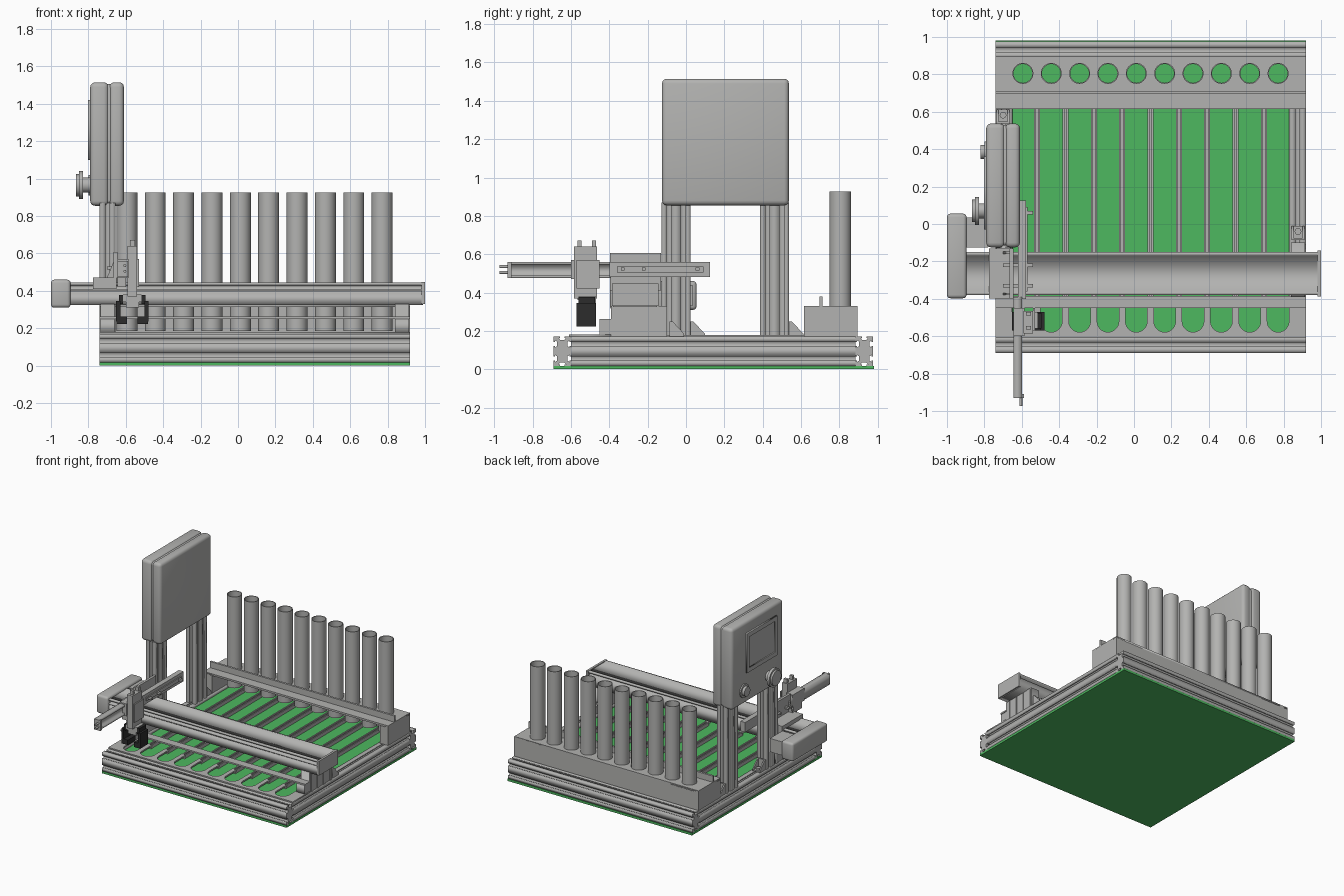
import bpy, bmesh, math
from mathutils import Vector

if "Cube" in bpy.data.objects:
    bpy.data.objects.remove(bpy.data.objects["Cube"])


def material(name, rgb):
    m = bpy.data.materials.new(name)
    m.diffuse_color = (*rgb, 1)
    m.use_nodes = True
    m.node_tree.nodes["Principled BSDF"].inputs["Base Color"].default_value = m.diffuse_color
    return m


GREY = material("aluminium grey", (0.45, 0.45, 0.44))
GREEN = material("bright green", (0.075, 0.48, 0.115))
BLACK = material("black", (0.025, 0.025, 0.025))


def finish(name, bm, mat, smooth=False):
    bmesh.ops.recalc_face_normals(bm, faces=bm.faces)
    me = bpy.data.meshes.new(name)
    bm.to_mesh(me)
    bm.free()
    ob = bpy.data.objects.new(name, me)
    bpy.context.collection.objects.link(ob)
    me.materials.append(mat)
    if smooth:
        bpy.ops.object.select_all(action='DESELECT')
        bpy.context.view_layer.objects.active = ob
        ob.select_set(True)
        bpy.ops.object.shade_smooth_by_angle(angle=math.radians(35))
    return ob


def box(name, x, y, z, mat=GREY, bevel=0.0, seg=3):
    """Box from (low, high) pairs, optionally rounded."""
    bm = bmesh.new()
    bmesh.ops.create_cube(bm, size=1)
    for v in bm.verts:
        v.co = Vector(((p[0] + p[1]) / 2 + c * (p[1] - p[0]) for p, c in zip((x, y, z), v.co)))
    if bevel:
        bmesh.ops.bevel(bm, geom=bm.edges[:], offset=bevel, segments=seg, profile=0.5, affect='EDGES')
    return finish(name, bm, mat, bool(bevel))


def prism(name, loops, lo, hi, axis='z', mat=GREY, smooth=False):
    """Filled outline (later loops are holes) extruded along an axis."""
    cu = bpy.data.curves.new(name, 'CURVE')
    cu.dimensions, cu.fill_mode, cu.extrude = '2D', 'BOTH', (hi - lo) / 2
    for pts in loops:
        s = cu.splines.new('POLY')
        s.points.add(len(pts) - 1)
        for p, (u, v) in zip(s.points, pts):
            p.co = (u, v, 0, 1)
        s.use_cyclic_u = True
    tmp = bpy.data.objects.new("outline", cu)
    bpy.context.collection.objects.link(tmp)
    me = bpy.data.meshes.new_from_object(tmp.evaluated_get(bpy.context.evaluated_depsgraph_get()))
    bpy.data.objects.remove(tmp)
    bm = bmesh.new()
    bm.from_mesh(me)
    bpy.data.meshes.remove(me)
    bmesh.ops.remove_doubles(bm, verts=bm.verts, dist=1e-5)
    for v in bm.verts:
        u, w, t = v.co.x, v.co.y, v.co.z + (lo + hi) / 2
        v.co = {'z': (u, w, t), 'x': (t, u, w), 'y': (u, t, w)}[axis]
    return finish(name, bm, mat, smooth)


def arc(cx, cy, r, a0=0, a1=360, n=32):
    n_pts = n if a1 - a0 == 360 else n + 1
    return [(cx + r * math.cos(math.radians(a0 + (a1 - a0) * i / n)),
             cy + r * math.sin(math.radians(a0 + (a1 - a0) * i / n))) for i in range(n_pts)]


def slotted(u0, u1, v0, v1, nu, nv):
    """Outline of a T-slot extrusion with nu x nv cells."""
    pts = []
    corners = [Vector(c) for c in ((u0, v0), (u1, v0), (u1, v1), (u0, v1))]
    for i, n in enumerate((nu, nv, nu, nv)):
        a, b = corners[i], corners[(i + 1) % 4]
        d = (b - a).normalized()
        inward = Vector((-d.y, d.x))
        pts.append(a)
        for k in range(n):
            c = a + (b - a) * (k + 0.5) / n
            for s, h in ((-.011, 0), (-.011, .008), (-.018, .008), (-.011, .018),
                         (.011, .018), (.018, .008), (.011, .008), (.011, 0)):
                pts.append(c + d * s + inward * h)
    return [[(p.x, p.y) for p in pts]]


LANES = [-0.594 + 0.1516 * i for i in range(10)]

# Base: bottom sheet, slotted frame, lane floor
box("bottom_sheet", (-.74, .92), (-.69, .98), (0, .018), GREEN)
prism("front_rail", slotted(-.69, -.6, .018, .17, 1, 2), -.74, .92, 'x')
prism("back_rail", slotted(.885, .975, .018, .17, 1, 2), -.74, .92, 'x')
for side, x0 in (("left", -.74), ("right", .83)):
    prism(side + "_rail", slotted(x0, x0 + .09, .018, .17, 1, 2), -.6, .885, 'y')
box("lane_floor", (-.655, .835), (-.6, .885), (.14, .15), GREEN)

# Front cover with a round-ended slot per lane
comb = [(-.74, -.39), (-.74, -.61), (.92, -.61), (.92, -.39)]
for x in reversed(LANES):
    comb += [(x + .058, -.39)] + arc(x, -.52, .058, 0, -180, 14) + [(x - .058, -.39)]
prism("front_cover", [comb], .168, .18)

# Lane dividers with a central groove
for x in [x + .0758 for x in LANES[:-1]]:
    for s in (-1, 1):
        box("divider_wall", (x + s * .011 - .005, x + s * .011 + .005), (-.4, .88), (.15, .178))
    box("divider_web", (x - .008, x + .008), (-.4, .88), (.15, .16))

# Tube holder
for side, x0 in (("left", -.74), ("right", .845)):
    box(side + "_holder_end", (x0, x0 + .075), (.615, .895), (.17, .33))
prism("holder_top", [[(-.74, .615), (.92, .615), (.92, .895), (-.74, .895)]]
      + [arc(x, .805, .053) for x in LANES], .315, .33)
box("holder_back", (-.74, .92), (.88, .895), (.17, .33))
box("holder_lip", (-.74, .92), (.695, .712), (.33, .38))
for x in LANES:
    prism("tube", [arc(x, .805, .056), arc(x, .805, .05)], .185, .927, smooth=True)

# Display posts, angle brackets
for y in (-.127, .387):
    prism("display_post", slotted(-.74, -.655, y, y + .15, 1, 2), .17, .87)


def bracket(x, y):
    box("bracket_foot", (x, x + .07), (y, y + .075), (.17, .18))
    box("bracket_wall", (x, x + .07), (y, y + .01), (.17, .25))
    for dx in (0, .06):
        prism("bracket_web", [[(y, .17), (y + .075, .17), (y + .075, .185), (y + .015, .25), (y, .25)]],
              x + dx, x + dx + .01, 'x')
    prism("bracket_bolt", [arc(x + .035, y + .045, .018, n=12)], .18, .195)


bracket(-.735, .023)
bracket(-.735, .537)
bracket(.842, -.085)

# Display housing with screen, knob and button
box("display_back", (-.688, -.61), (-.125, .537), (.855, 1.515), GREY, .025)
box("display_seam", (-.75, -.66), (-.115, .527), (.865, 1.505), GREY, .02)
box("display_front", (-.79, -.692), (-.125, .537), (.855, 1.515), GREY, .025)
prism("screen_frame", [[(-.03, 1.1), (.36, 1.1), (.36, 1.42), (-.03, 1.42)],
                       [(.0, 1.135), (.33, 1.135), (.33, 1.385), (.0, 1.385)]], -.803, -.785, 'x')
box("screen", (-.795, -.788), (0, .33), (1.135, 1.385))
for name, r, lo, hi in (("knob_stem", .04, -.835, -.785), ("knob_rim", .075, -.85, -.828),
                        ("knob_cap", .06, -.865, -.85)):
    prism(name, [arc(.07, .965, r)], lo, hi, 'x', smooth=True)
prism("button_ring", [arc(.385, .965, .055)], -.8, -.785, 'x', smooth=True)
prism("button", [arc(.385, .965, .038)], -.822, -.8, 'x', smooth=True)

# Gantry supports, with ribs outside
for side, x0, xr in (("left", -.735, -.74), ("right", .84, .915)):
    prism(side + "_support", [[(-.45, .17), (-.1, .17), (-.1, .33), (-.39, .33), (-.39, .25), (-.45, .25)]],
          x0, x0 + .075, 'x')
    for y in (-.36, -.28, -.2, -.12):
        box(side + "_support_rib", (xr, xr + .005), (y - .012, y + .012), (.17, .32))
box("front_cross_bar", (-.74, .92), (-.45, -.385), (.25, .262))

# Gantry beam and its drive housing
prism("gantry_beam", [[(-.38, .325), (-.15, .325), (-.15, .41), (-.17, .41), (-.17, .43), (-.15, .43),
                       (-.15, .445), (-.17, .445), (-.17, .44), (-.36, .44), (-.36, .445), (-.38, .445),
                       (-.38, .43), (-.36, .43), (-.36, .41), (-.38, .41), (-.38, .4), (-.372, .4),
                       (-.372, .388), (-.38, .388)]], -.92, .99, 'x')
box("beam_end_cap", (.982, 1.0), (-.387, -.143), (.33, .447))
box("drive_housing", (-1.0, -.895), (-.397, .055), (.31, .46), GREY, .018)
box("drive_coupling", (-.9, -.78), (-.125, .035), (.33, .44))

# Carriage and cantilever arm
box("carriage", (-.775, -.65), (-.397, -.13), (.41, .472))
box("carriage_riser", (-.665, -.645), (-.397, -.13), (.47, .607))
for y in (-.38, -.16):
    prism("riser_web", [[(-.7, .472), (-.66, .472), (-.66, .57)]], y, y + .012, 'y')
prism("arm", [[(-.645, .475), (-.6, .475), (-.6, .49), (-.62, .49), (-.62, .545), (-.6, .545),
               (-.6, .56), (-.645, .56)]], -.93, -.39, 'y')
box("arm_end", (-.645, -.588), (-.93, -.91), (.475, .56))
box("slide_rail", (-.62, -.578), (-.4, .125), (.48, .56))
box("slide_groove", (-.578, -.57), (-.36, .09), (.505, .535))
for y in (-.33, -.22, .06):
    box("arm_clamp", (-.7 if y < 0 else -.6, -.54), (y - .01, y + .01), (.515, .53))
for z in (.505, .535):
    prism("arm_rod", [arc(-.605, z, .008, n=12)], -.972, -.91, 'y', smooth=True)

# Vertical slide carrying the gripper
box("slide_block", (-.645, -.585), (-.6, -.45), (.47, .57))
box("slide_plate", (-.645, -.6), (-.57, -.46), (.42, .56))
box("lift_body", (-.59, -.54), (-.585, -.465), (.37, .64))
for y in (-.555, -.48):
    box("lift_post", (-.578, -.55), (y - .01, y + .01), (.36, .672))
box("lift_side", (-.54, -.53), (-.57, -.45), (.42, .57))
box("gripper_mount", (-.615, -.515), (-.56, -.47), (.34, .38))
box("gripper_body", (-.6, -.53), (-.555, -.475), (.31, .345))

# Gripper jaws, mirrored
for s in (-1, 1):
    c = -.565

    def jaw(name, a, b, y, z):
        box(name, tuple(sorted((c + s * a, c + s * b))), y, z, BLACK)
    jaw("jaw_link", .05, .07, (-.56, -.475), (.33, .378))
    jaw("jaw_finger", .064, .086, (-.57, -.47), (.235, .345))
    jaw("jaw_tip", .028, .084, (-.57, -.47), (.222, .262))
